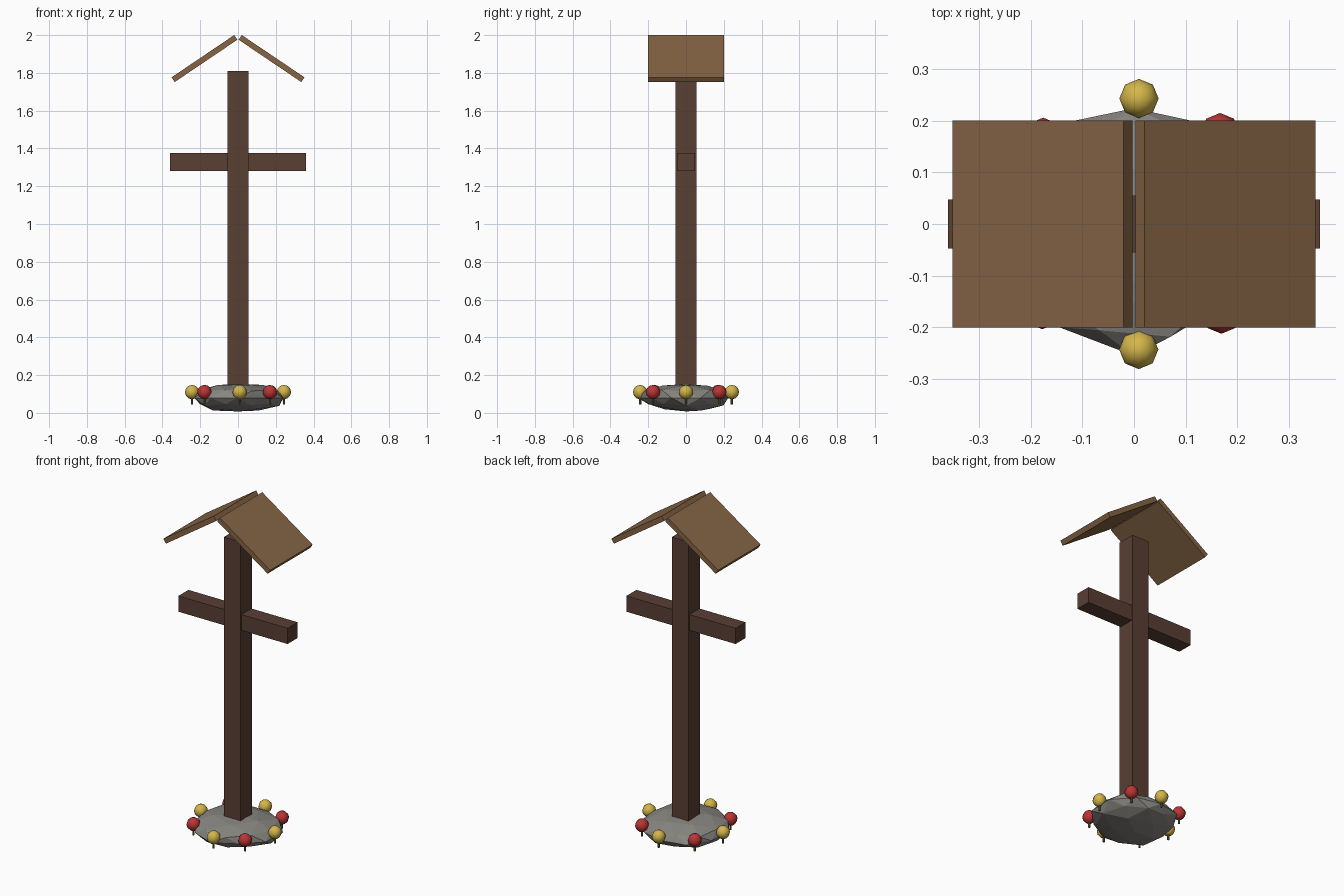
import bpy, bmesh, math, random
from mathutils import Vector

cube = bpy.data.objects.get("Cube")
if cube:
    bpy.data.objects.remove(cube, do_unlink=True)


def material(name, rgb):
    mat = bpy.data.materials.new(name)
    mat.use_nodes = True
    mat.diffuse_color = (*rgb, 1)
    mat.node_tree.nodes["Principled BSDF"].inputs["Base Color"].default_value = (*rgb, 1)
    return mat


dark_wood = material("dark wood", (0.10, 0.05, 0.034))
roof_wood = material("roof wood", (0.24, 0.13, 0.06))
stone = material("grey stone", (0.25, 0.24, 0.22))
yellow = material("yellow petals", (0.66, 0.47, 0.07))
red = material("red petals", (0.50, 0.035, 0.035))
green = material("green stem", (0.10, 0.15, 0.04))


def finish(name, mat):
    obj = bpy.context.object
    obj.name = name
    obj.data.materials.append(mat)
    return obj


def box(name, size, centre, mat, tilt=0):
    bpy.ops.mesh.primitive_cube_add(size=1, location=centre, rotation=(0, tilt, 0))
    obj = finish(name, mat)
    obj.scale = size
    return obj


# Wooden cross
box("post", (0.11, 0.11, 1.76), (0, 0, 0.93), dark_wood)
box("crossbar", (0.72, 0.094, 0.094), (0, 0, 1.328), dark_wood)

# Two sloping roof boards with a narrow gap at the ridge
for side, label in ((1, "left"), (-1, "right")):
    box(label + "_roof_board", (0.4, 0.4, 0.03), (side * 0.1775, 0, 1.876),
        roof_wood, side * math.radians(34))

# Rough flattened boulder
bpy.ops.mesh.primitive_ico_sphere_add(subdivisions=2, radius=1, location=(0, 0, 0))
rock = finish("rock_base", stone)
random.seed(4)
bm = bmesh.new()
bm.from_mesh(rock.data)
for v in bm.verts:
    v.co *= random.uniform(0.9, 1.06)
    v.co = Vector((v.co.x * 0.245, v.co.y * 0.245, 0.08 + v.co.z * 0.077))
    v.co.z = max(0, min(v.co.z, 0.155))
bm.to_mesh(rock.data)
bm.free()

# Ring of flowers in alternating colours
for i in range(8):
    angle = i * math.pi / 4 + 0.04 * math.sin(i * 2.3)
    x, y = 0.243 * math.cos(angle), 0.243 * math.sin(angle)
    bpy.ops.mesh.primitive_cylinder_add(vertices=6, radius=0.006, depth=0.06,
                                        location=(x, y, 0.075))
    finish(f"flower_stem_{i + 1}", green)
    bpy.ops.mesh.primitive_uv_sphere_add(segments=8, ring_count=6, radius=0.038,
                                         location=(x, y, 0.11))
    finish(f"flower_head_{i + 1}", red if i % 2 else yellow)
    bpy.ops.object.shade_smooth()
